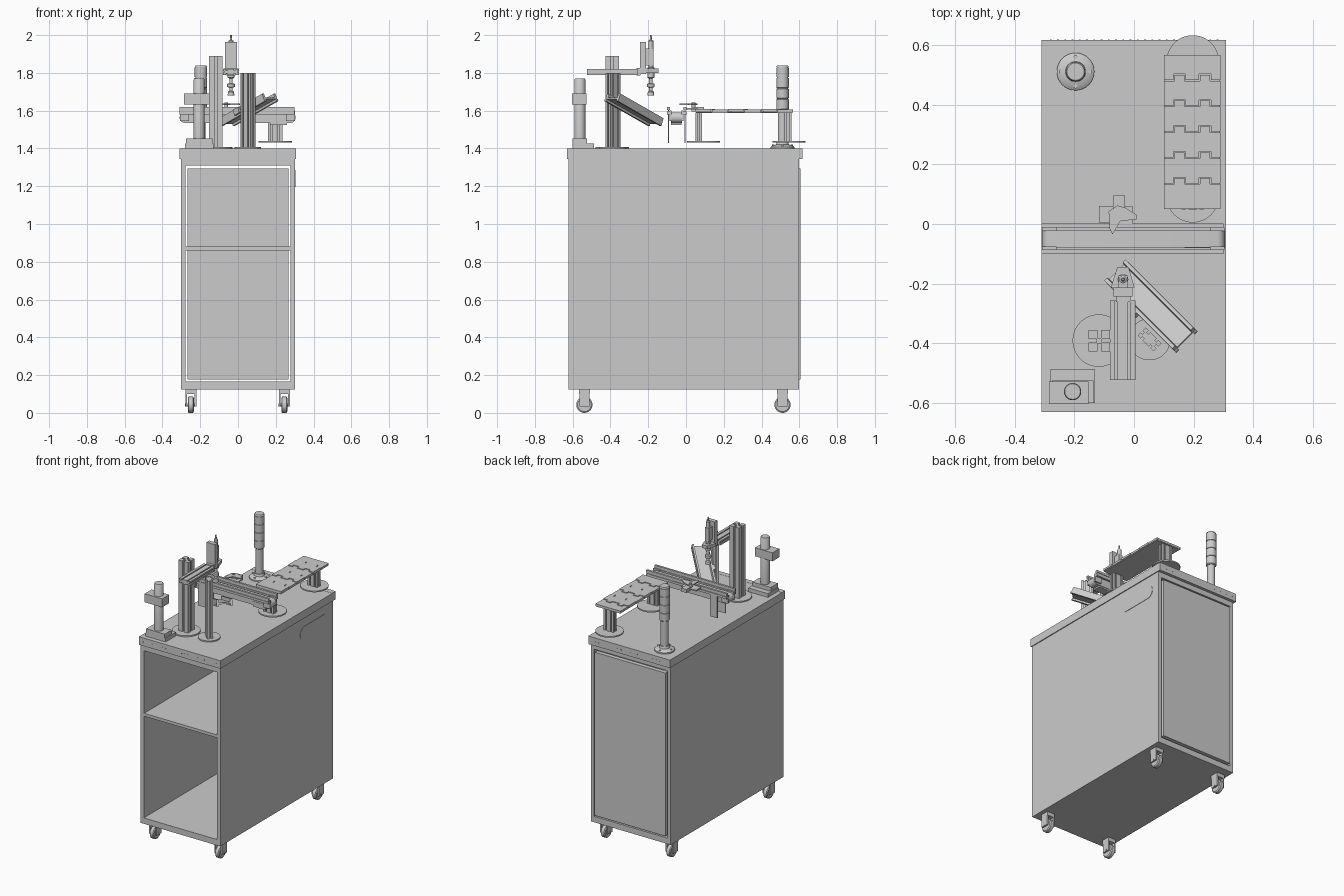
import bpy, bmesh, math
from mathutils import Matrix

pi = math.pi
I = Matrix()
T = Matrix.Translation
XZ = Matrix.Rotation(pi / 2, 4, 'X')                        # local xy -> world xz, local z -> -y
YZ = Matrix(((0, 0, 1, 0), (1, 0, 0, 0), (0, 1, 0, 0), (0, 0, 0, 1)))  # local xy -> world yz, z -> x


def finish(name, bm, m=I, smooth=False):
    bm.transform(m)
    bmesh.ops.recalc_face_normals(bm, faces=bm.faces)
    me = bpy.data.meshes.new(name)
    bm.to_mesh(me)
    bm.free()
    if smooth:
        for p in me.polygons:
            p.use_smooth = True
        me.set_sharp_from_angle(angle=math.radians(35))
    ob = bpy.data.objects.new(name, me)
    bpy.context.collection.objects.link(ob)
    return ob


def prism(name, pts, z0, z1, m=I, smooth=False):
    bm = bmesh.new()
    lo = [bm.verts.new((x, y, z0)) for x, y in pts]
    hi = [bm.verts.new((x, y, z1)) for x, y in pts]
    bm.faces.new(lo)
    bm.faces.new(hi)
    n = len(pts)
    for i in range(n):
        j = (i + 1) % n
        bm.faces.new((lo[i], lo[j], hi[j], hi[i]))
    return finish(name, bm, m, smooth)


def box(name, x0, x1, y0, y1, z0, z1, m=I):
    return prism(name, [(x0, y0), (x1, y0), (x1, y1), (x0, y1)], z0, z1, m)


def lathe(name, prof, m=I, n=32):
    """Solid of revolution from (radius, z) pairs, closed with flat caps."""
    bm = bmesh.new()
    rings = [[bm.verts.new((r * math.cos(2 * pi * i / n), r * math.sin(2 * pi * i / n), z))
              for i in range(n)] for r, z in prof]
    for a, b in zip(rings, rings[1:]):
        for i in range(n):
            j = (i + 1) % n
            bm.faces.new((a[i], a[j], b[j], b[i]))
    bm.faces.new(rings[0])
    bm.faces.new(rings[-1])
    return finish(name, bm, m, True)


def stadium(w, h, n=10):
    r, c = h / 2, w / 2 - h / 2
    return [((c if s > 0 else -c) + r * s * math.cos(a), r * s * math.sin(a))
            for s in (1, -1) for a in [-pi / 2 + pi * i / n for i in range(n + 1)]]


def slotted(w, d, nw, nd, g=0.008, p=0.012):
    """Outline of a slotted framing bar with nw / nd grooves on its sides."""
    pts = []
    for k, (a, b, n) in enumerate([(w, d, nw), (d, w, nd), (w, d, nw), (d, w, nd)]):
        side = [(-a / 2, -b / 2)]
        for i in range(n):
            c = -a / 2 + a * (i + 0.5) / n
            side += [(c - g / 2, -b / 2), (c - g / 2, -b / 2 + p),
                     (c + g / 2, -b / 2 + p), (c + g / 2, -b / 2)]
        for x, y in side:
            for _ in range(k):
                x, y = -y, x
            pts.append((x, y))
    return pts


# cabinet shell, shelf and rear door
for s, side in ((-1, 'left'), (1, 'right')):
    box('cabinet_side_' + side, *sorted((s * 0.277, s * 0.302)), -0.623, 0.597, 0.125, 1.345)
box('cabinet_floor', -0.277, 0.277, -0.623, 0.597, 0.125, 0.165)
box('cabinet_ceiling', -0.277, 0.277, -0.623, 0.597, 1.31, 1.345)
box('cabinet_shelf', -0.277, 0.277, -0.62, 0.572, 0.86, 0.88)
box('rear_door', -0.268, 0.268, 0.575, 0.605, 0.178, 1.295)
prism('side_handle_plate', stadium(0.30, 0.09), 0.302, 0.3045, T((0, 0.39, 1.24)) @ YZ)

# worktop with front and back edge strips and rows of studs
box('worktop', -0.31, 0.308, -0.595, 0.581, 1.345, 1.399)
for name, y0, y1, yd in (('front', -0.63, -0.595, -0.63), ('back', 0.581, 0.617, 0.617)):
    box('worktop_edge_' + name, -0.31, 0.308, y0, y1, 1.345, 1.40)
    ob = box('edge_studs_' + name, -0.282, -0.276, yd - 0.001, yd + 0.001, 1.369, 1.375)
    arr = ob.modifiers.new('row', 'ARRAY')
    arr.count = 24
    arr.use_relative_offset = False
    arr.use_constant_offset = True
    arr.constant_offset_displace = (0.0243, 0, 0)

# casters
for x in (-0.25, 0.245):
    for y in (-0.538, 0.511):
        lathe('caster_wheel', [(0.036, -0.016), (0.043, -0.011), (0.043, 0.011), (0.036, 0.016)],
              T((x, y, 0.043)) @ YZ, 28)
        for s in (-1, 1):
            box('caster_cheek', x + s * 0.024 - 0.005, x + s * 0.024 + 0.005,
                y - 0.027, y + 0.027, 0.035, 0.112)
        box('caster_head', x - 0.029, x + 0.029, y - 0.029, y + 0.029, 0.1, 0.125)
        lathe('caster_axle', [(0.008, -0.031), (0.008, 0.031)], T((x, y, 0.043)) @ YZ, 12)

# signal tower, back left
M = T((-0.196, 0.511, 0))
lathe('signal_base', [(0.063, 1.399), (0.063, 1.408), (0.052, 1.416), (0.034, 1.42), (0.03, 1.435)], M)
lathe('signal_pole', [(0.025, 1.42), (0.025, 1.615)], M)
prof = [(0.028, 1.605)]
for i in range(4):
    z = 1.61 + i * 0.056
    prof += [(0.033, z), (0.033, z + 0.05), (0.030, z + 0.051), (0.030, z + 0.055)]
lathe('signal_lamps', prof + [(0.033, 1.832), (0.029, 1.84)], M)
for i in range(4):
    a = pi / 2 * i
    lathe('signal_base_screw', [(0.007, 1.405), (0.007, 1.42)],
          M @ T((0.049 * math.cos(a), 0.049 * math.sin(a), 0)), 12)

# clamp column, front left
box('column_foot', -0.28, -0.13, -0.60, -0.487, 1.399, 1.425)
box('column_foot_step', -0.275, -0.135, -0.60, -0.525, 1.425, 1.452)
lathe('column_tube', [(0.029, 1.45), (0.029, 1.765), (0.026, 1.77)], T((-0.206, -0.562, 0)))
box('column_clamp', -0.285, -0.152, -0.603, -0.528, 1.632, 1.69)

# pick-up post with cantilever arm
lathe('arm_post_disc', [(0.088, 1.399), (0.088, 1.407)], T((-0.118, -0.391, 0)), 48)
prism('arm_post', slotted(0.072, 0.072, 1, 1, 0.012, 0.027), 1.405, 1.89, T((-0.117, -0.391, 0)))
prism('cantilever_arm', slotted(0.085, 0.03, 2, 1, 0.008, 0.007), -0.134, 0.134,
      T((-0.038, -0.39, 1.805)) @ XZ)

# vertical pick-up cylinder on the arm end
box('lift_body', -0.068, -0.005, -0.243, -0.213, 1.795, 1.963)
box('lift_mount', -0.06, -0.012, -0.262, -0.24, 1.785, 1.825)
M = T((-0.037, -0.186, 0))
box('lift_slide', -0.052, -0.022, -0.214, -0.172, 1.84, 1.93)
prism('lift_collar', [(-0.078, -0.213), (0.002, -0.213), (-0.018, -0.145), (-0.056, -0.145)], 1.80, 1.822)
lathe('lift_rod', [(0.004, 2.0), (0.006, 1.975), (0.013, 1.97), (0.013, 1.83), (0.018, 1.828),
                   (0.018, 1.775), (0.009, 1.77), (0.009, 1.745), (0.02, 1.742), (0.02, 1.725),
                   (0.009, 1.722), (0.009, 1.705), (0.016, 1.70), (0.018, 1.68)], M, 20)

# chute with its post
lathe('chute_post_disc', [(0.07, 1.399), (0.07, 1.407)], T((0.052, -0.387, 0)), 48)
RZ = Matrix.Rotation(-pi / 4, 4, 'Z')
prism('chute_post', slotted(0.075, 0.038, 2, 1, 0.008, 0.009), 1.405, 1.80, T((0.052, -0.387, 0)) @ RZ)
C = T((0.053, -0.272, 1.612)) @ RZ @ Matrix.Rotation(math.radians(-22), 4, 'Y')
prism('chute_trough', [(-0.05, -0.018), (0.05, -0.018), (0.05, 0.014), (0.038, 0.014), (0.034, -0.008),
                       (-0.034, -0.008), (-0.038, 0.014), (-0.05, 0.014)], -0.174, 0.174, C @ YZ)
for s in (-1, 1):
    box('chute_rail', -0.174, 0.178, s * 0.044 - 0.007, s * 0.044 + 0.007, -0.03, -0.018, C)
box('chute_bracket', -0.05, -0.01, -0.064, -0.045, -0.02, 0.012, C)

# cross conveyor: belt, rails, end brackets, hanging plates
prism('cross_belt', stadium(0.615, 0.056), 0.022, 0.078, T((-0.002, 0, 1.563)) @ XZ, True)
for y in (-0.093, -0.005):
    prism('cross_rail', slotted(0.014, 0.038, 0, 1, 0.008, 0.004), -0.31, 0.30,
          T((0, y, 1.60)) @ YZ)
    box('hanging_plate', -0.235, -0.18, y - 0.003, y + 0.003, 1.43, 1.585)
for x0, x1 in ((-0.308, -0.26), (0.255, 0.303)):
    for y in (-0.082, -0.018):
        box('belt_end_bracket', x0, x1, y - 0.006, y + 0.006, 1.545, 1.60)
box('motor_block', 0.17, 0.26, -0.08, -0.025, 1.525, 1.56)

# diverter gate beside the belt
prism('gate_base', [(-0.118, 0.005), (-0.005, 0.0), (-0.005, 0.06), (-0.04, 0.06), (-0.07, 0.06),
                    (-0.118, 0.06)], 1.606, 1.614)
box('gate_drive', -0.07, -0.03, 0.03, 0.095, 1.596, 1.62)
lathe('gate_pivot', [(0.01, 1.61), (0.01, 1.642)], T((-0.062, 0.04, 0)), 16)
prism('gate_blade', [(-0.085, 0.042), (-0.055, 0.062), (-0.03, 0.055), (0.01, 0.03), (0.008, 0.015),
                     (-0.045, 0.01), (-0.072, -0.035), (-0.082, -0.015)], 1.631, 1.638)

# slatted rear track on two posts
N, step = 6, 0.52 / 6
for i in range(N):
    ya, yb = 0.05 + i * step, 0.05 + (i + 1) * step - 0.003
    t0, t1 = (0.02 if i else 0), (0.02 if i < N - 1 else 0)
    pts = [(0.10, ya), (0.132, ya), (0.132, ya + t0), (0.172, ya + t0), (0.172, ya), (0.218, ya),
           (0.218, ya + t0), (0.258, ya + t0), (0.258, ya), (0.29, ya), (0.29, yb), (0.255, yb),
           (0.255, yb + t1), (0.221, yb + t1), (0.221, yb), (0.169, yb), (0.169, yb + t1),
           (0.135, yb + t1), (0.135, yb), (0.10, yb)]
    dz = 0.003 * (i % 2)
    prism('track_slat', pts, 1.595 - dz, 1.609 - dz)
box('track_bed', 0.103, 0.287, 0.053, 0.565, 1.588, 1.5935)
for yd, yp in ((0.093, 0.067), (0.545, 0.54)):
    lathe('track_post_disc', [(0.088, 1.431), (0.088, 1.44)], T((0.197, yd, 0)), 48)
    prism('track_post', slotted(0.075, 0.036, 2, 1, 0.008, 0.009), 1.438, 1.589, T((0.197, yp, 0)))
